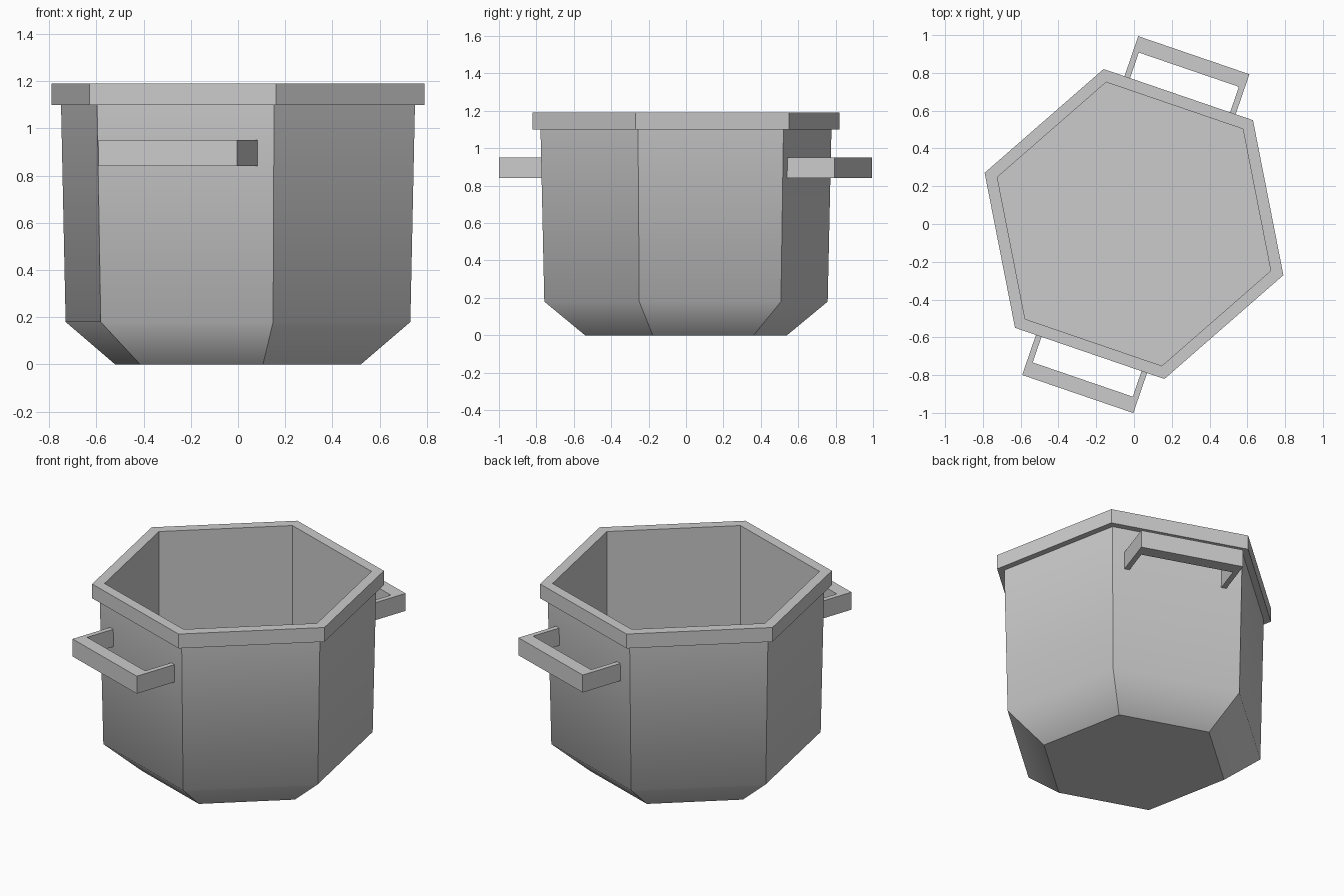
import bpy, bmesh
from math import radians, cos, sin

if "Cube" in bpy.data.objects:
    bpy.data.objects.remove(bpy.data.objects["Cube"])

TURN = radians(41.1)   # direction of one hexagon corner
SIDES = 6


def lathe(name, profile, closed=False, smooth_rings=()):
    """Hexagonal lathe of (radius, z) points; open profiles get capped ends."""
    bm = bmesh.new()
    rings = [[bm.verts.new((r * cos(TURN + radians(60 * i)),
                            r * sin(TURN + radians(60 * i)), z))
              for i in range(SIDES)] for r, z in profile]
    pairs = list(zip(rings, rings[1:]))
    if closed:
        pairs.append((rings[-1], rings[0]))
    for a, b in pairs:
        for i in range(SIDES):
            j = (i + 1) % SIDES
            bm.faces.new((a[i], a[j], b[j], b[i]))
    if not closed:
        bm.faces.new(rings[0])
        bm.faces.new(rings[-1])
    bmesh.ops.recalc_face_normals(bm, faces=bm.faces)
    # every edge is crisp except the chosen rings
    soft = [set(rings[k]) for k in smooth_rings]
    for e in bm.edges:
        e.smooth = any(set(e.verts) <= s for s in soft)
    for f in bm.faces:
        f.smooth = bool(soft)
    return finish(name, bm)


def finish(name, bm):
    mesh = bpy.data.meshes.new(name)
    bm.to_mesh(mesh)
    bm.free()
    obj = bpy.data.objects.new(name, mesh)
    bpy.context.collection.objects.link(obj)
    return obj


def handle(name, side):
    """Flat U-shaped bracket standing off one face of the pot."""
    half, inner, reach, gap, root, shift = 0.311, 0.28, 0.948, 0.867, 0.672, -0.01
    outline = [(root, -half), (reach, -half), (reach, half), (root, half),
               (root, inner), (gap, inner), (gap, -inner), (root, -inner)]
    bm = bmesh.new()
    face = bm.faces.new([bm.verts.new((n * side, t + shift, 0.84))
                         for n, t in outline])
    grown = bmesh.ops.extrude_face_region(bm, geom=[face])
    bmesh.ops.translate(bm, vec=(0, 0, 0.11),
                        verts=[v for v in grown["geom"]
                               if isinstance(v, bmesh.types.BMVert)])
    bmesh.ops.recalc_face_normals(bm, faces=bm.faces)
    obj = finish(name, bm)
    # mirrored tangent axis so the small offset falls to the same side
    obj.rotation_euler.z = TURN + radians(30)
    obj.location = (0, 0, 0)
    return obj


# pot body: chamfered base, slightly flaring wall, straight interior and floor
lathe("pot_body", [(0.55, 0.0), (0.772, 0.18), (0.793, 1.12),
                   (0.766, 1.12), (0.766, 0.18)], smooth_rings=(1,))

# rim band around the opening
lathe("pot_rim", [(0.765, 1.1), (0.836, 1.1), (0.836, 1.19), (0.765, 1.19)],
      closed=True)

# pair of side handles
handle("back_handle", 1)
handle("front_handle", -1)
